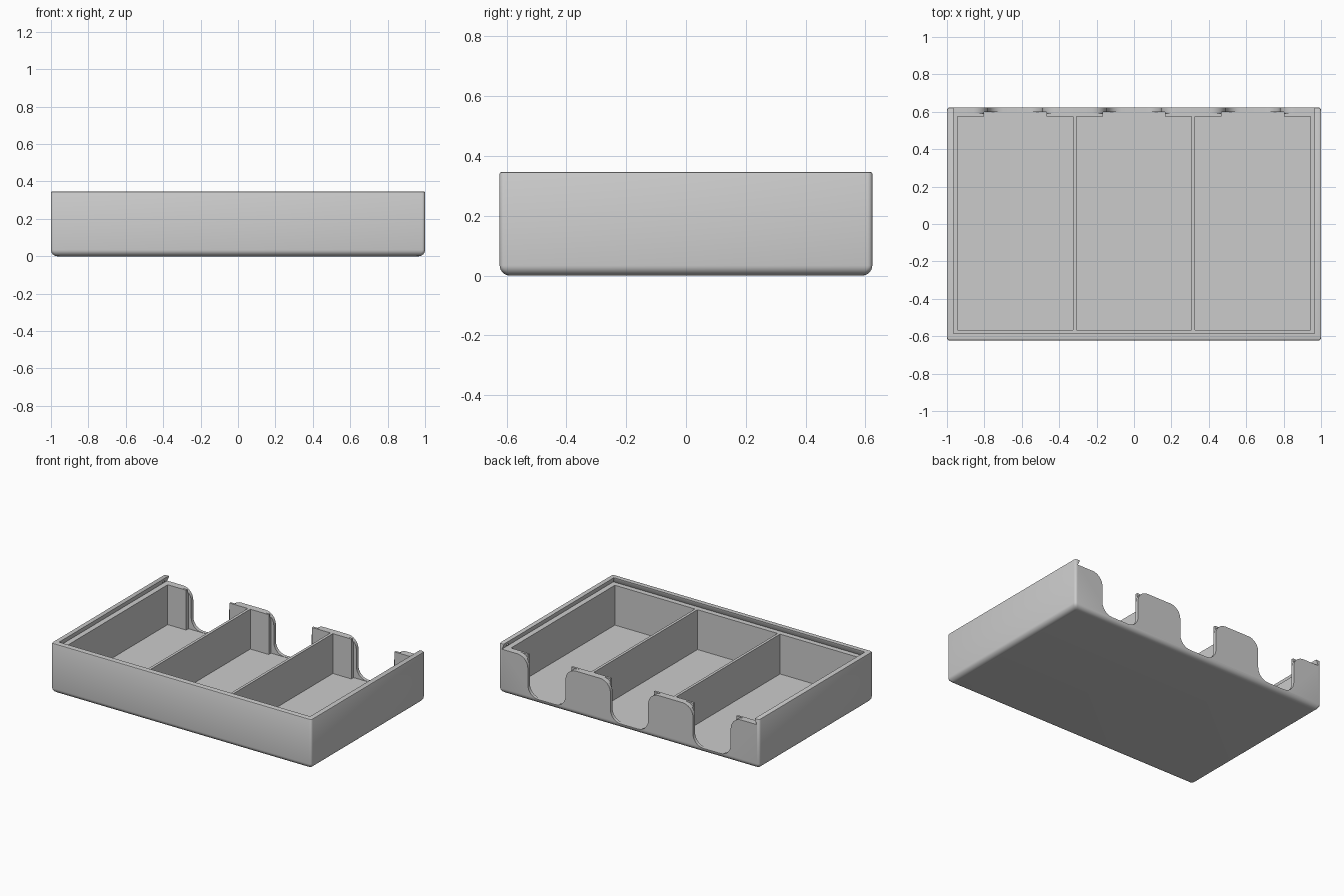
import bpy, bmesh
from math import sin, cos, pi, radians
from mathutils import Matrix

cube = bpy.data.objects.get("Cube")
if cube:
    bpy.data.objects.remove(cube, do_unlink=True)

HX, HY, TOP = 1.0, 0.623, 0.346        # outer half sizes and rim height
FLOOR, LEDGE = 0.03, 0.307             # compartment floor and lid ledge
BACK_IN, BACK_MID = 0.575, 0.6         # back wall inner face and its step
CENTRES = (-0.635, 0.0, 0.635)         # compartment centres

grey = bpy.data.materials.new("plain_grey")
grey.use_nodes = True
COLOUR = (0.6, 0.6, 0.6, 1)
grey.diffuse_color = COLOUR
grey.node_tree.nodes["Principled BSDF"].inputs["Base Color"].default_value = COLOUR


def loft(name, rings):
    """Closed solid through rings holding equal numbers of points."""
    bm = bmesh.new()
    loops = [[bm.verts.new(p) for p in ring] for ring in rings]
    n = len(loops[0])
    for a, b in zip(loops, loops[1:]):
        for i in range(n):
            j = (i + 1) % n
            bm.faces.new((a[i], a[j], b[j], b[i]))
    bm.faces.new(loops[0][::-1])
    bm.faces.new(loops[-1])
    bmesh.ops.recalc_face_normals(bm, faces=bm.faces)
    mesh = bpy.data.meshes.new(name)
    bm.to_mesh(mesh)
    bm.free()
    mesh.materials.append(grey)
    obj = bpy.data.objects.new(name, mesh)
    bpy.context.collection.objects.link(obj)
    return obj


def arc(cx, cy, r, start, end, steps=8):
    """Points along an arc, angles in degrees."""
    return [(cx + r * cos(radians(start + (end - start) * i / steps)),
             cy + r * sin(radians(start + (end - start) * i / steps)))
            for i in range(steps + 1)]


def rounded_ring(inset, z, r=0.016):
    x, y = HX - inset - r, HY - inset - r
    corners = ((x, y, 0), (-x, y, 90), (-x, -y, 180), (x, -y, 270))
    return [(px, py, z) for cx, cy, a in corners
            for px, py in arc(cx, cy, r, a, a + 90, 4)]


def rect_ring(x, y0, y1, z):
    return [(-x, y0, z), (x, y0, z), (x, y1, z), (-x, y1, z)]


# Outer body with a rounded base and a softened rim
R, E = 0.034, 0.005
rings = [rounded_ring(R * (1 - sin(a)), R * (1 - cos(a)))
         for a in (i * pi / 16 for i in range(9))]
rings += [rounded_ring(0, TOP - E), rounded_ring(E * 0.3, TOP - E * 0.3),
          rounded_ring(E, TOP)]
tray = loft("tray", rings)

# Undercut lid slot, open at the back
cutters = [loft("lid_slot_cutter", [rect_ring(0.98, -0.602, 0.8, LEDGE),
                                    rect_ring(0.965, -0.586, 0.8, TOP - 0.008),
                                    rect_ring(0.965, -0.586, 0.8, 0.5)])]

for c in CENTRES:
    # Compartment with a square recess in the back wall
    half, recess = 0.308, 0.166
    plan = [(-half, -0.566), (half, -0.566), (half, BACK_IN), (recess, BACK_IN),
            (recess, BACK_MID), (-recess, BACK_MID), (-recess, BACK_IN),
            (-half, BACK_IN)]
    cutters.append(loft("compartment_cutter",
                        [[(c + x, y, z) for x, y in plan] for z in (FLOOR, 0.5)]))

    # Finger notch: rounded at the bottom, flared at the top
    w, r, low = 0.145, 0.08, FLOOR + 0.002
    right = arc(w - r, low + r, r, -90, 0) + arc(w + r, LEDGE - r, r, 180, 90)
    right.append((w + r, 0.45))
    outline = right + [(-x, z) for x, z in reversed(right)]
    cutters.append(loft("finger_notch_cutter",
                        [[(c + x, y, z) for x, z in outline] for y in (0.59, 0.7)]))

for cutter in cutters:
    mod = tray.modifiers.new(cutter.name, "BOOLEAN")
    mod.operation = "DIFFERENCE"
    mod.solver = "EXACT"
    mod.object = cutter

# Bake the cuts and remove the cutters
bpy.context.view_layer.update()
baked = bpy.data.meshes.new_from_object(
    tray.evaluated_get(bpy.context.evaluated_depsgraph_get()))
tray.modifiers.clear()
tray.data = baked
baked.name = "tray"
for cutter in cutters:
    bpy.data.objects.remove(cutter, do_unlink=True)

# Small lid catches at the back end of each rail
parts = [tray]
for side, label in ((1, "left"), (-1, "right")):
    bm = bmesh.new()
    bmesh.ops.create_uvsphere(bm, u_segments=12, v_segments=8, radius=0.009,
                              matrix=Matrix.Translation((side * 0.975, 0.572, 0.322)))
    mesh = bpy.data.meshes.new(label + "_lid_catch")
    bm.to_mesh(mesh)
    bm.free()
    mesh.materials.append(grey)
    catch = bpy.data.objects.new(label + "_lid_catch", mesh)
    bpy.context.collection.objects.link(catch)
    parts.append(catch)

# Smooth the rounded edges, keep the corners crisp
bpy.ops.object.select_all(action="DESELECT")
for obj in parts:
    obj.select_set(True)
bpy.context.view_layer.objects.active = tray
bpy.ops.object.shade_smooth_by_angle(angle=radians(35))
